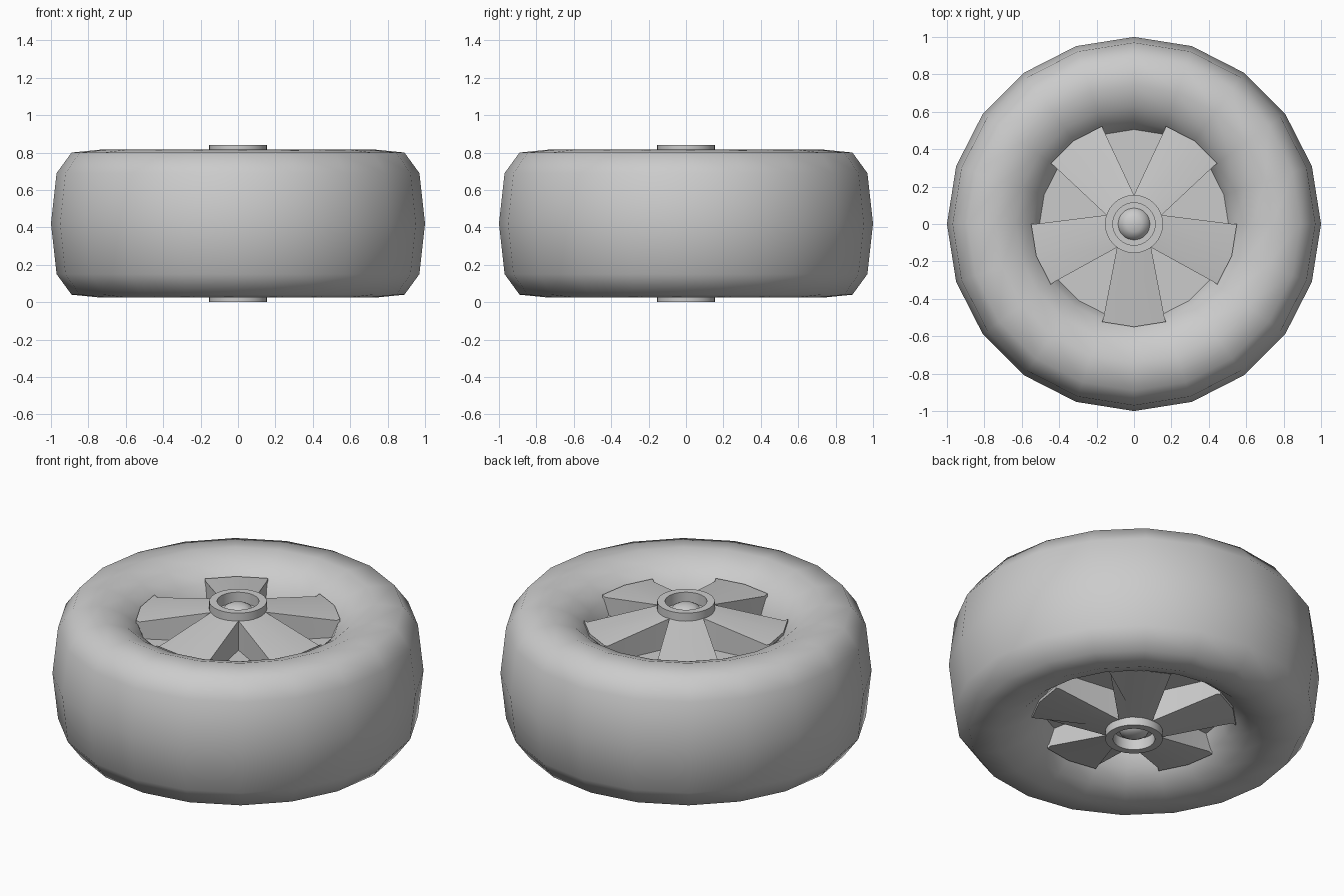
import bpy, bmesh
from math import sin, cos, radians, pi

if "Cube" in bpy.data.objects:
    bpy.data.objects.remove(bpy.data.objects["Cube"])

MID = 0.42  # height of the wheel's mid plane; parts are modelled around it


def finish(name, bm, mirror=False, angle=40):
    bmesh.ops.remove_doubles(bm, verts=bm.verts, dist=1e-5)
    bmesh.ops.recalc_face_normals(bm, faces=bm.faces)
    me = bpy.data.meshes.new(name)
    bm.to_mesh(me)
    bm.free()
    ob = bpy.data.objects.new(name, me)
    bpy.context.collection.objects.link(ob)
    ob.location.z = MID
    bpy.ops.object.select_all(action='DESELECT')
    ob.select_set(True)
    bpy.context.view_layer.objects.active = ob
    bpy.ops.object.shade_smooth_by_angle(angle=radians(angle))
    if mirror:
        m = ob.modifiers.new("both_sides", 'MIRROR')
        m.use_axis = (False, False, True)
        m.use_mirror_merge = False
    return ob


def lathe(name, profile, steps, mirror=False, angle=40):
    bm = bmesh.new()
    vs = [bm.verts.new((r, 0, z - MID)) for r, z in profile]
    es = [bm.edges.new(p) for p in zip(vs, vs[1:])]
    bmesh.ops.spin(bm, geom=vs + es, cent=(0, 0, 0), axis=(0, 0, 1),
                   angle=2 * pi, steps=steps, use_duplicate=False)
    return finish(name, bm, mirror, angle)


# Tyre with a closed, recessed wheel floor on both sides
half = [(0, .62), (.505, .62), (.54, .705), (.63, .775), (.74, .815),
        (.89, .80), (.97, .69)]
lower = [(r, 2 * MID - z) for r, z in reversed(half)]
lathe("tyre", half + [(1.0, MID)] + lower, 20, angle=62)

# Hub ring with a domed cap in its recess
lathe("hub", [(.155, .62), (.155, .84), (.113, .84), (.113, .775), (.085, .775),
              (.072, .803), (.042, .82), (0, .826)], 32, mirror=True)

# Five flared spokes, narrowing wedge pockets left between them
bm = bmesh.new()


def polar(r, deg, z):
    return (r * cos(radians(deg)), r * sin(radians(deg)), z - MID)


for k in range(5):
    c = 54 + 72 * k
    outline = [(.155, c - 36, .795), (.53, c - 18, .72), (.55, c - 18, .73),
               (.55, c, .73), (.55, c + 18, .73), (.53, c + 18, .72),
               (.155, c + 36, .795), (.14, c, .795)]
    top = [bm.verts.new(polar(*p)) for p in outline]
    low = [bm.verts.new(polar(r, d, .61)) for r, d, z in outline]
    # top surface in two strips either side of the spoke's centre line
    bm.faces.new([top[i] for i in (0, 1, 2, 3, 7)])
    bm.faces.new([top[i] for i in (7, 3, 4, 5, 6)])
    for i in range(8):
        j = (i + 1) % 8
        bm.faces.new((top[i], low[i], low[j], top[j]))
finish("spokes", bm, mirror=True, angle=35)
